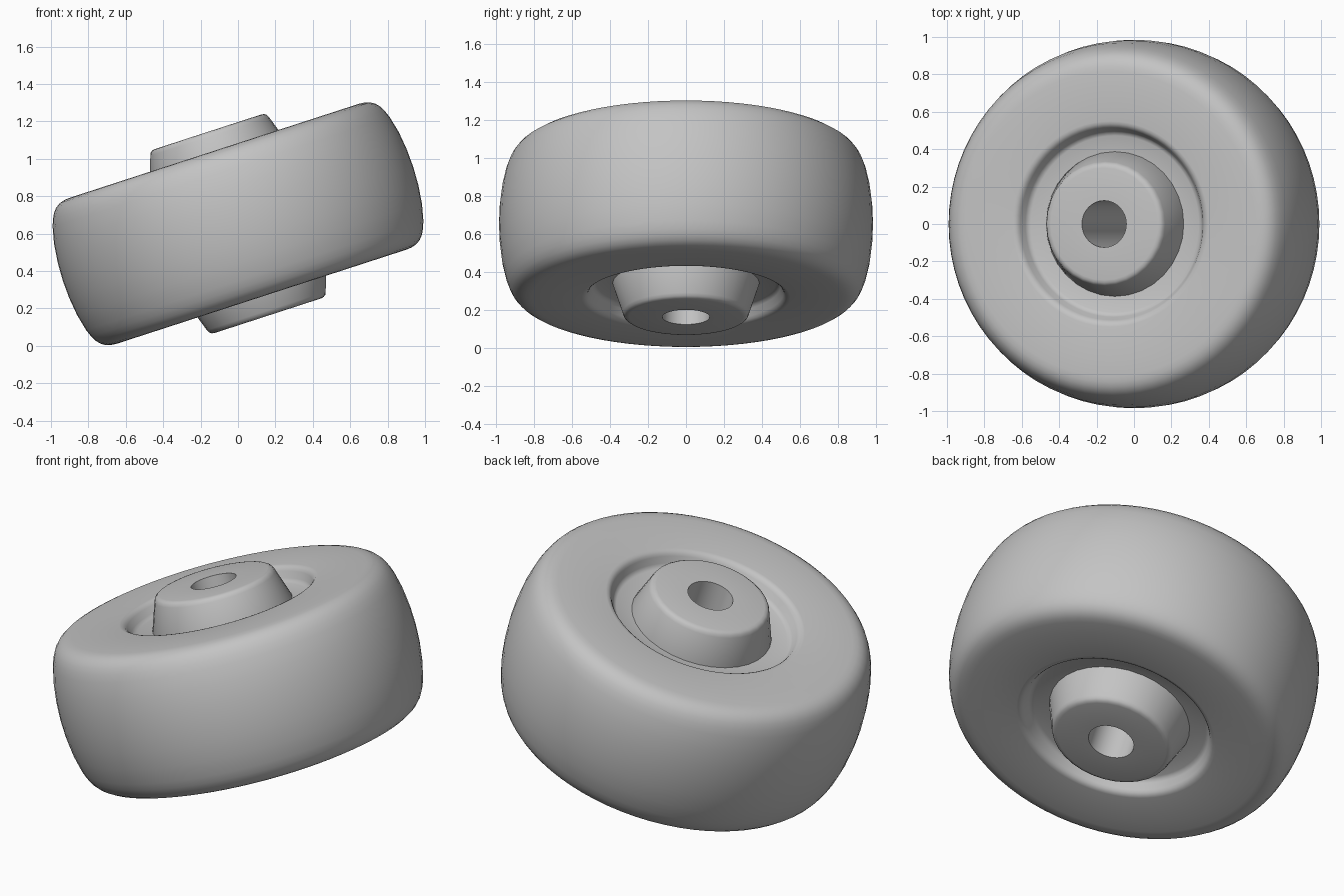
import bpy
import bmesh
import math
from mathutils import Matrix

cube = bpy.data.objects.get("Cube")
if cube:
    bpy.data.objects.remove(cube, do_unlink=True)

TILT = Matrix.Translation((0, 0, 0.653)) @ Matrix.Rotation(math.radians(-18), 4, 'Y')

grey = bpy.data.materials.new("plain grey")
grey.use_nodes = True
colour = (0.55, 0.55, 0.55, 1)
grey.diffuse_color = colour
grey.node_tree.nodes["Principled BSDF"].inputs["Base Color"].default_value = colour


def lathe(name, half, steps):
    """Spin a closed profile: the upper half (radius, height) plus its mirror image."""
    loop = half + [(r, -h) for r, h in reversed(half) if h > 0]
    bm = bmesh.new()
    rings = []
    for i in range(steps):
        a = 2 * math.pi * i / steps
        rings.append([bm.verts.new((r * math.cos(a), r * math.sin(a), h)) for r, h in loop])
    n = len(loop)
    for i in range(steps):
        p, q = rings[i], rings[(i + 1) % steps]
        for j in range(n):
            k = (j + 1) % n
            bm.faces.new((p[j], p[k], q[k], q[j]))
    bmesh.ops.recalc_face_normals(bm, faces=bm.faces)
    mesh = bpy.data.meshes.new(name)
    bm.to_mesh(mesh)
    bm.free()
    mesh.materials.append(grey)
    obj = bpy.data.objects.new(name, mesh)
    bpy.context.collection.objects.link(obj)
    obj.matrix_world = TILT
    bpy.ops.object.select_all(action='DESELECT')
    obj.select_set(True)
    bpy.context.view_layer.objects.active = obj
    bpy.ops.object.shade_smooth_by_angle(angle=math.radians(35))
    return obj


# Barrel-shaped tread with rounded shoulders
lathe("tyre", [(0.74, 0.41), (0.815, 0.41), (0.845, 0.407), (0.872, 0.399),
               (0.897, 0.383), (0.917, 0.36), (0.933, 0.33), (0.948, 0.29),
               (0.969, 0.2), (0.981, 0.1), (0.985, 0)], 72)

# Side disc with a rounded lip and a sunken ring around the hub
lathe("wheel_disc", [(0.74, 0.41), (0.55, 0.41), (0.535, 0.407), (0.522, 0.398),
                     (0.513, 0.385), (0.497, 0.35), (0.488, 0.338),
                     (0.472, 0.33), (0.3, 0.33)], 72)

# Tapered hub with an axle hole right through
lathe("hub", [(0.125, 0.517), (0.3, 0.517), (0.315, 0.514), (0.327, 0.505),
              (0.334, 0.49), (0.387, 0.33), (0.387, 0.3)], 32)
